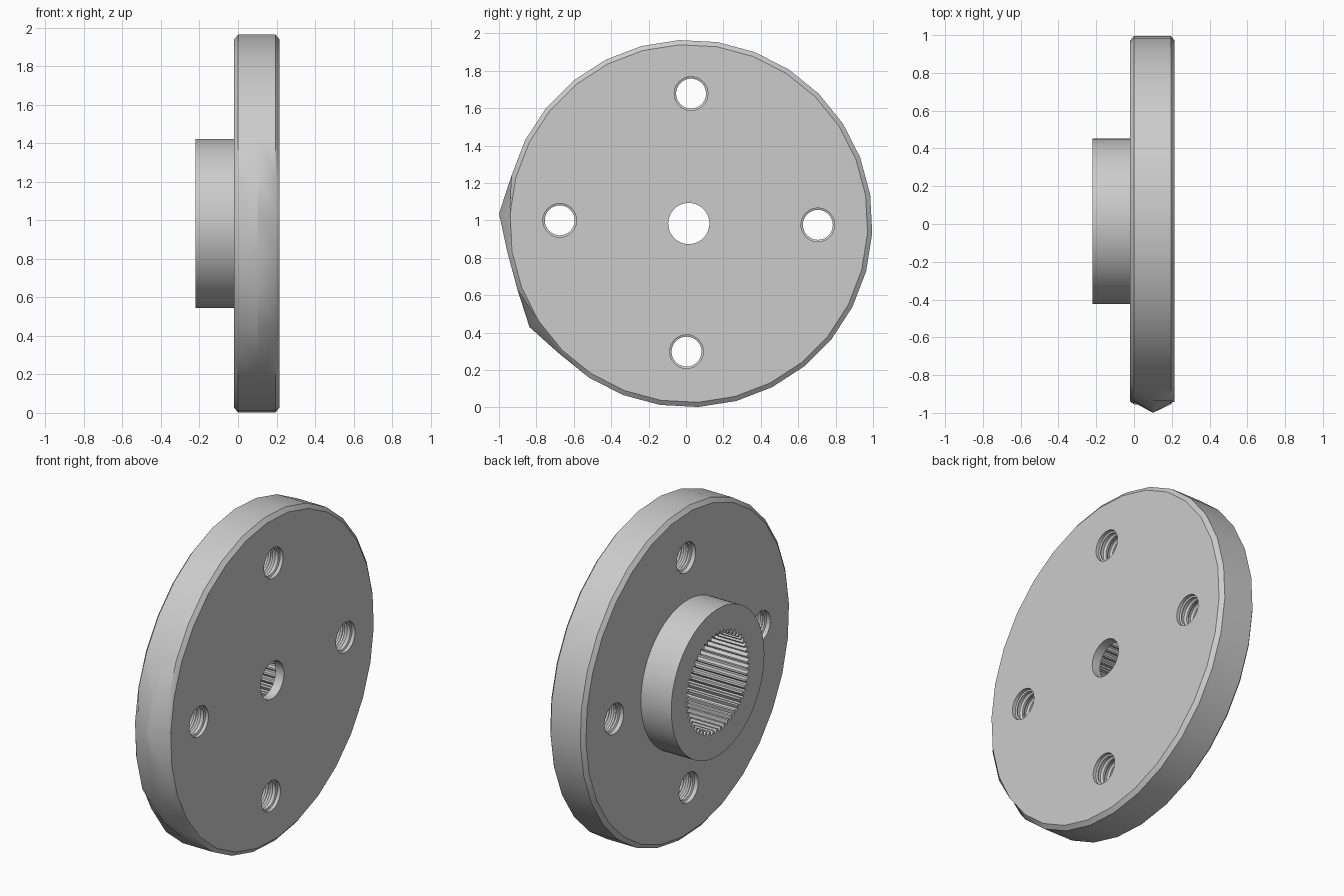
import bpy, bmesh
from math import cos, sin, radians, pi, tau
from mathutils import Vector

CY, CZ = 0.015, 0.983                      # axis of the flange, along x
FACE, BACK, HUB_END = 0.215, -0.02, -0.22

cube = bpy.data.objects.get("Cube")
if cube:
    bpy.data.objects.remove(cube)

metal = bpy.data.materials.new("grey metal")
metal.use_nodes = True
metal.diffuse_color = (0.6, 0.6, 0.6, 1)
metal.node_tree.nodes["Principled BSDF"].inputs["Base Color"].default_value = metal.diffuse_color


def loft(name, stations, radius, segments, centre=(CY, CZ), phase=0.0):
    """Closed solid along x; radius(station index, segment index) gives the section."""
    bm = bmesh.new()
    rings = []
    for i, x in enumerate(stations):
        ring = []
        for k in range(segments):
            a, r = phase + tau * k / segments, radius(i, k)
            ring.append(bm.verts.new((x, centre[0] + r * cos(a), centre[1] + r * sin(a))))
        rings.append(ring)
    for lo, hi in zip(rings, rings[1:]):
        for k in range(segments):
            n = (k + 1) % segments
            bm.faces.new((lo[k], lo[n], hi[n], hi[k]))
    bm.faces.new(rings[0])
    bm.faces.new(rings[-1])
    bmesh.ops.recalc_face_normals(bm, faces=bm.faces)
    mesh = bpy.data.meshes.new(name)
    bm.to_mesh(mesh)
    bm.free()
    mesh.materials.append(metal)
    obj = bpy.data.objects.new(name, mesh)
    bpy.context.collection.objects.link(obj)
    return obj


def cut(obj, cutters):
    """Subtract the cutters and keep the plain mesh."""
    for c in cutters:
        mod = obj.modifiers.new("cut", "BOOLEAN")
        mod.operation, mod.solver, mod.object = "DIFFERENCE", "EXACT", c
    graph = bpy.context.evaluated_depsgraph_get()
    mesh = bpy.data.meshes.new_from_object(obj.evaluated_get(graph))
    obj.modifiers.clear()
    obj.data = mesh


# Flange disc: chamfered rim with two nicks standing proud on its middle ring
RIM, CAP, BUMP = 0.982, 0.957, 1.016
rim_sides = 30


def rim_radius(i, k):
    if i in (0, 4):
        return CAP
    if k in (0, 3):
        return BUMP if i == 2 else CAP + 0.004
    return RIM


flange = loft("flange_disc", (BACK, 0.0, 0.1, 0.195, FACE), rim_radius,
              rim_sides, phase=radians(177))

# Hub collar on the back
hub = loft("hub_collar", (HUB_END, BACK + 0.01), lambda i, k: 0.438, 96)

# Splined bore, open at the hub and closed by a thin web at the face
teeth = 50
spline = loft("spline_cutter", (HUB_END - 0.05, 0.16),
              lambda i, k: 0.298 if k % 4 < 2 else 0.276, teeth * 4)
centre_hole = loft("centre_hole_cutter", (0.1, FACE + 0.05), lambda i, k: 0.11, 48)

# Threaded bolt holes with a wider mouth at each end
pitch, turns = 0.044, 4
stations, widths = [BACK - 0.03, BACK + 0.025], [0.09, 0.09]
for t in range(turns):
    x = BACK + 0.03 + t * pitch
    stations += [x, x + 0.012, x + 0.022, x + 0.034]
    widths += [0.08, 0.08, 0.09, 0.09]
stations += [FACE - 0.024, FACE - 0.02, FACE + 0.03]
widths += [0.08, 0.09, 0.09]
bolt_holes = []
for n in range(4):
    a = radians(-1 + 90 * n)
    bolt_holes.append(loft("bolt_hole_cutter", stations, lambda i, k: widths[i], 32,
                           (CY + 0.69 * cos(a), CZ + 0.005 + 0.69 * sin(a))))

cut(flange, [spline, centre_hole] + bolt_holes)
cut(hub, [spline])
for c in [spline, centre_hole] + bolt_holes:
    bpy.data.objects.remove(c)

# Smooth shading with crisp edges
for o in bpy.context.selected_objects:
    o.select_set(False)
for o in (flange, hub):
    o.select_set(True)
bpy.context.view_layer.objects.active = flange
bpy.ops.object.shade_smooth_by_angle(angle=radians(25))
